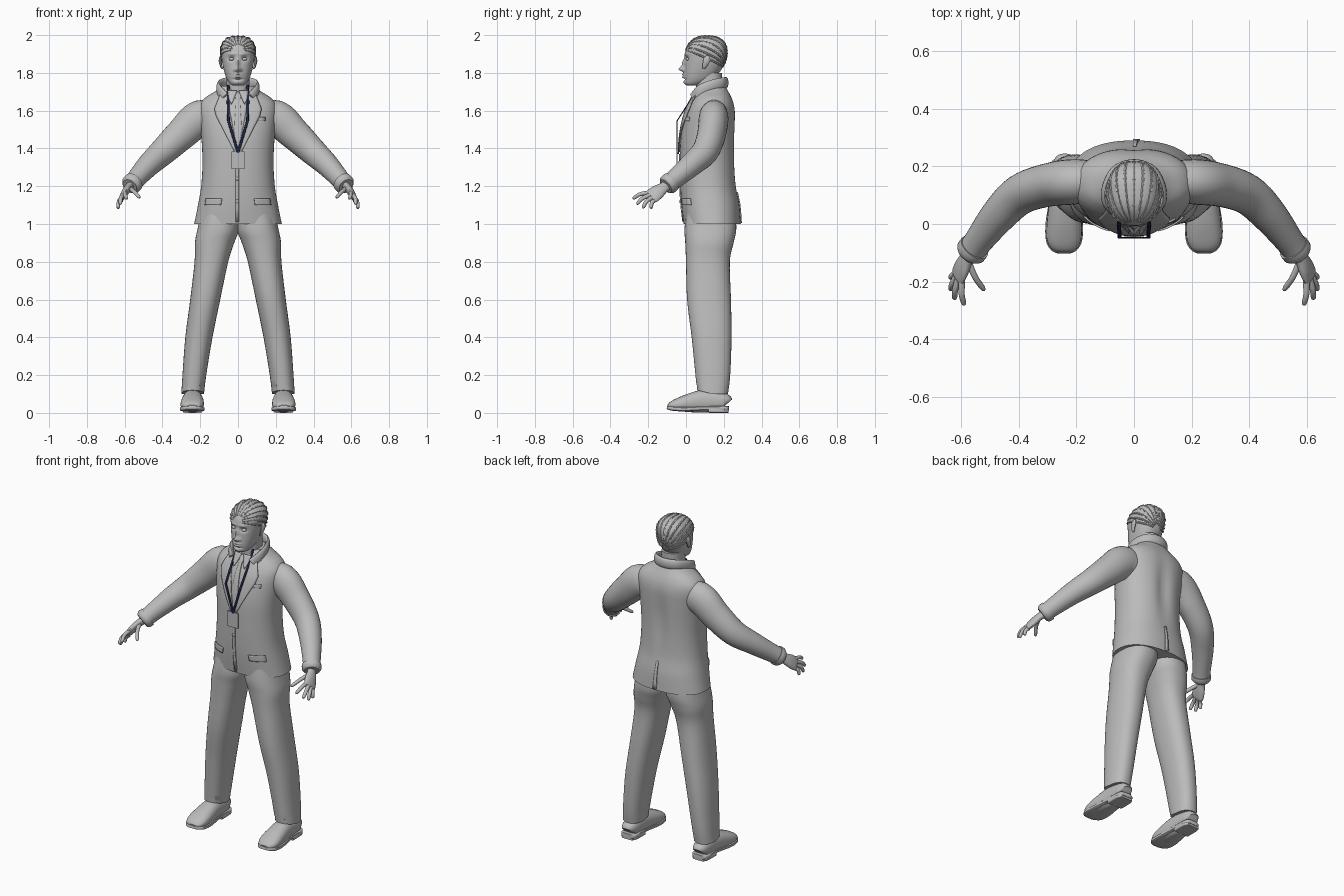
import bpy, bmesh, math
from mathutils import Vector
from mathutils.bvhtree import BVHTree

cube = bpy.data.objects.get("Cube")
if cube:
    bpy.data.objects.remove(cube)


def material(name, rgb):
    m = bpy.data.materials.new(name)
    m.use_nodes = True
    m.diffuse_color = (*rgb, 1)
    m.node_tree.nodes["Principled BSDF"].inputs["Base Color"].default_value = (*rgb, 1)
    return m


GREY = material("plain grey", (0.5, 0.5, 0.5))
NAVY = material("navy ribbon", (0.012, 0.018, 0.06))


def smooth_path(keys, steps):
    """Catmull-Rom through tuples of any length."""
    k = [keys[0], *keys, keys[-1]]
    out = []
    for i in range(1, len(k) - 2):
        for s in range(steps):
            t = s / steps
            out.append([0.5 * (2 * b + (c - a) * t + (2 * a - 5 * b + 4 * c - d) * t * t
                               + (3 * b - a - 3 * c + d) * t ** 3)
                        for a, b, c, d in zip(*k[i - 1:i + 3])])
    return out + [list(keys[-1])]


def finish(name, bm, mat, angle=40):
    bmesh.ops.recalc_face_normals(bm, faces=bm.faces)
    me = bpy.data.meshes.new(name)
    bm.to_mesh(me)
    bm.free()
    me.materials.append(mat)
    ob = bpy.data.objects.new(name, me)
    bpy.context.collection.objects.link(ob)
    bpy.ops.object.select_all(action='DESELECT')
    ob.select_set(True)
    bpy.context.view_layer.objects.active = ob
    bpy.ops.object.shade_smooth_by_angle(angle=math.radians(angle))
    return ob


def skin(rows):
    """Bridge closed loops of points and cap both ends."""
    bm = bmesh.new()
    loops = [[bm.verts.new(p) for p in r] for r in rows]
    n = len(loops[0])
    for a, b in zip(loops, loops[1:]):
        for i in range(n):
            bm.faces.new((a[i], a[(i + 1) % n], b[(i + 1) % n], b[i]))
    bm.faces.new(loops[0])
    bm.faces.new(loops[-1])
    return bm


def oval(n, power):
    e = 2 / power
    for i in range(n):
        c, s = math.cos(2 * math.pi * i / n), math.sin(2 * math.pi * i / n)
        yield math.copysign(abs(c) ** e, c), math.copysign(abs(s) ** e, s)


def stack(keys, n=40, steps=5, power=2.3):
    """Level rings given as (z, x0, x1, y0, y1)."""
    return skin([[((a + b) / 2 + u * (b - a) / 2, (c + d) / 2 + v * (d - c) / 2, z)
                  for u, v in oval(n, power)] for z, a, b, c, d in smooth_path(keys, steps)])


def tube(keys, n=20, steps=5, power=2, up=(0, 0, 1)):
    """Sweep of ovals given as (x, y, z, side radius, upward radius)."""
    path = smooth_path(keys, steps)
    pts = [Vector(p[:3]) for p in path]
    rows = []
    for i, p in enumerate(path):
        t = (pts[min(i + 1, len(pts) - 1)] - pts[max(i - 1, 0)]).normalized()
        side = Vector(up).cross(t).normalized()
        top = t.cross(side)
        rows.append([pts[i] + side * u * p[3] + top * v * p[4] for u, v in oval(n, power)])
    return skin(rows)


def mirrored(keys, s):
    return [(s * k[0], *k[1:]) for k in keys]


def ball(name, centre, size, mat=GREY):
    bm = bmesh.new()
    bmesh.ops.create_uvsphere(bm, u_segments=16, v_segments=10, radius=1)
    for v in bm.verts:
        v.co = Vector(centre) + Vector(a * b for a, b in zip(v.co, size))
    return finish(name, bm, mat)


# Jacket body
bm = stack([(1.0, -.232, .232, -.012, .29), (1.1, -.212, .212, -.024, .283),
            (1.2, -.195, .195, -.03, .266), (1.32, -.188, .188, -.032, .26),
            (1.43, -.192, .192, -.03, .26), (1.52, -.2, .2, -.018, .262),
            (1.59, -.206, .206, .0, .262), (1.635, -.2, .2, .02, .255),
            (1.67, -.172, .172, .04, .242), (1.7, -.125, .125, .056, .226),
            (1.73, -.085, .085, .07, .21)], n=64)
for v in bm.verts:  # spine hollow and shoulder blades
    if v.co.y > .14:
        v.co.y -= .016 * math.exp(-(v.co.x / .04) ** 2 - ((v.co.z - 1.42) / .17) ** 2)
bmesh.ops.recalc_face_normals(bm, faces=bm.faces)
cloth = BVHTree.FromBMesh(bm)
finish("jacket_body", bm, GREY)


def patch(name, rows, lift=.005, front=True, cols=6, steps=5):
    """Thin cloth piece laid on the jacket; rows are (z, x0, x1)."""
    way = 1 if front else -1
    fine = [[a + (b - a) * t / steps for a, b in zip(p, q)]
            for p, q in zip(rows, rows[1:]) for t in range(steps)] + [rows[-1]]
    bm = bmesh.new()
    grid = []
    for z, a, b in fine:
        line = []
        for c in range(cols + 1):
            x = a + (b - a) * c / cols
            hit = cloth.ray_cast(Vector((x, -way, z)), Vector((0, way, 0)))[0]
            line.append(bm.verts.new((x, hit.y - way * lift, z)))
        grid.append(line)
    for p, q in zip(grid, grid[1:]):
        for c in range(cols):
            bm.faces.new((p[c], p[c + 1], q[c + 1], q[c]))
    ob = finish(name, bm, GREY)
    mod = ob.modifiers.new("thickness", 'SOLIDIFY')
    mod.thickness = .006
    mod.offset = 0


# Shirt front, tie, seams and pockets
patch("shirt_front", [(1.7, -.06, .06), (1.6, -.045, .045), (1.38, -.004, .004)], .002)
patch("tie", [(1.69, -.016, .016), (1.655, -.01, .01), (1.5, -.02, .02), (1.4, -.004, .004)], .008)
patch("front_overlap", [(1.37, -.012, .004), (1.01, -.012, .004)], .003, cols=1)
patch("left_pocket_flap", [(1.135, .085, .17), (1.1, .09, .175)])
patch("right_pocket_flap", [(1.135, -.17, -.085), (1.1, -.175, -.09)])
patch("breast_pocket", [(1.565, .085, .145), (1.545, .085, .145)], cols=3)
patch("back_vent", [(1.17, -.004, .008), (1.005, -.004, .02)], .003, front=False, cols=1)
for z in (1.12, 1.24):
    y = cloth.ray_cast(Vector((-.004, -1, z)), Vector((0, 1, 0)))[0].y
    ball("jacket_button", (-.004, y - .006, z), (.009, .004, .009))

for s, side in ((1, "left"), (-1, "right")):
    patch(side + "_lapel", [(1.7, s * .058, s * .088), (1.61, s * .047, s * .125),
                            (1.57, s * .038, s * .115), (1.37, 0, s * .012)], .009)
    patch(side + "_shirt_collar", [(1.705, s * .004, s * .055), (1.66, s * .022, s * .048),
                                   (1.635, s * .034, s * .036)], .011, cols=3)

    # Sleeve with cuff
    finish(side + "_sleeve", tube(mirrored([
        (.09, .15, 1.545, .06, .085), (.2, .147, 1.56, .078, .096), (.3, .135, 1.475, .075, .085),
        (.395, .102, 1.385, .07, .073), (.47, .03, 1.315, .062, .062),
        (.54, -.06, 1.238, .05, .051), (.562, -.092, 1.212, .049, .05)], s), n=28), GREY)
    finish(side + "_cuff", tube(mirrored([
        (.553, -.08, 1.222, .054, .055), (.566, -.097, 1.208, .054, .054),
        (.573, -.107, 1.2, .042, .042)], s), n=24, steps=2), GREY)

    # Hand: palm, thumb and four fingers
    spread = (-.4 * s, -.5, .75)
    finish(side + "_palm", tube(mirrored([
        (.56, -.09, 1.21, .022, .028), (.58, -.118, 1.193, .02, .03),
        (.596, -.15, 1.17, .02, .04), (.61, -.18, 1.147, .015, .042),
        (.614, -.19, 1.14, .008, .034)], s), up=spread), GREY)
    for name, root, tip in (("index", (.598, -.2, 1.165), (.59, -.283, 1.135)),
                            ("middle", (.61, -.192, 1.152), (.624, -.262, 1.106)),
                            ("ring", (.617, -.182, 1.138), (.637, -.23, 1.086)),
                            ("little", (.618, -.168, 1.125), (.637, -.187, 1.083)),
                            ("thumb", (.575, -.13, 1.19), (.52, -.232, 1.14))):
        a, b = Vector(root), Vector(tip)
        knuckle = a.lerp(b, .5) + Vector((.004, -.003, .007))
        finish(f"{side}_{name}_finger", tube(mirrored([
            (*a, .012, .012), (*knuckle, .0105, .0105), (*a.lerp(b, .9), .009, .009),
            (*b, .003, .003)], s), n=12, steps=4, up=spread), GREY)

    # Trouser leg
    leg = [(1.06, .0, .195, .0, .262), (.97, -.004, .215, -.008, .266), (.9, .02, .228, -.004, .252),
           (.8, .052, .23, .0, .232), (.6, .094, .253, .006, .238), (.4, .135, .279, .03, .241),
           (.2, .168, .294, .05, .234), (.1, .18, .3, .06, .222)]
    bm = stack([(z, *sorted((s * a, s * b)), c, d) for z, a, b, c, d in leg])
    for v in bm.verts:  # hem rises over the instep
        if v.co.z < .14:
            v.co.z += .02 * max(0, (.14 - v.co.y) / .08)
    finish(side + "_trouser_leg", bm, GREY)

    # Shoe
    finish(side + "_shoe_upper", tube(mirrored([
        (.24, .22, .05, .03, .03), (.24, .2, .06, .045, .045), (.24, .1, .062, .052, .06),
        (.241, .02, .053, .06, .05), (.243, -.045, .043, .061, .034),
        (.243, -.08, .036, .048, .022), (.243, -.095, .032, .028, .01)], s),
        n=24, power=2.4), GREY)
    finish(side + "_sole", tube(mirrored([
        (.24, .228, .024, .03, .012), (.24, .205, .024, .05, .012), (.24, .1, .025, .053, .012),
        (.242, .0, .02, .065, .012), (.243, -.06, .022, .062, .012),
        (.243, -.09, .026, .045, .01), (.243, -.101, .028, .024, .008)], s),
        n=24, power=5), GREY)
    finish(side + "_heel", tube(mirrored([
        (.24, .225, .012, .036, .012), (.24, .2, .012, .05, .012), (.24, .12, .012, .052, .012)], s),
        n=24, power=6), GREY)

    # Ear
    finish(side + "_ear", tube(mirrored([
        (.083, .093, 1.822, .004, .006), (.089, .098, 1.835, .006, .012),
        (.094, .108, 1.862, .008, .018), (.093, .112, 1.882, .006, .014),
        (.088, .11, 1.89, .003, .006)], s), n=14, up=(0, 1, 0)), GREY)
    ball(side + "_eye", (s * .034, .011, 1.873), (.014, .013, .009))

# Jacket collar round the neck
half = [(.07, .04, 1.668), (.098, .075, 1.705), (.098, .13, 1.73), (.065, .19, 1.745)]
ring = half + [(0, .212, 1.748)] + [(-x, y, z) for x, y, z in reversed(half)]
finish("jacket_collar", tube([(*p, .013, .03) for p in ring], n=16), GREY)

# Neck and head, the face pressed into shape by soft bumps
finish("neck", stack([(1.6, -.07, .07, .06, .2), (1.7, -.062, .062, .055, .19),
                      (1.8, -.06, .06, .05, .19)]), GREY)
skull = [(1.732, -.025, .025, .008, .06), (1.742, -.042, .042, -.006, .09),
         (1.765, -.058, .058, -.01, .14), (1.8, -.071, .071, -.01, .175), (1.84, -.081, .081, -.008, .2),
         (1.88, -.087, .087, -.006, .212), (1.92, -.089, .089, -.002, .214), (1.95, -.083, .083, .014, .206),
         (1.975, -.065, .065, .04, .184), (1.988, -.04, .04, .068, .155), (1.992, -.01, .01, .1, .125)]
bumps = [(.034, 1.875, .016, .011, .015), (-.034, 1.875, .016, .011, .015), (0, 1.82, .013, .013, -.027),
         (0, 1.85, .009, .026, -.014), (.016, 1.815, .008, .008, -.009), (-.016, 1.815, .008, .008, -.009),
         (0, 1.791, .022, .006, -.011), (0, 1.777, .02, .006, -.011), (.03, 1.9, .022, .007, -.006),
         (-.03, 1.9, .022, .007, -.006), (0, 1.766, .03, .005, .006), (0, 1.75, .02, .009, -.005)]
bm = stack(skull, n=96, steps=8)
for v in bm.verts:
    if v.co.y < .09:
        x, z = v.co.x, v.co.z
        v.co.y += sum(d * math.exp(-((x - a) / w) ** 2 - ((z - b) / h) ** 2) for a, b, w, h, d in bumps)
finish("head", bm, GREY, 60)

# Hair cap cut along a tilted hairline, with rows of braids
mid, tilt = Vector((0, .115, 1.865)), math.radians(24)
ahead = Vector((0, -math.cos(tilt), math.sin(tilt)))
crown = Vector((0, math.sin(tilt), math.cos(tilt)))
bm = stack(skull, n=64, steps=6)
bmesh.ops.recalc_face_normals(bm, faces=bm.faces)
scalp = BVHTree.FromBMesh(bm)
bmesh.ops.bisect_plane(bm, geom=bm.verts[:] + bm.edges[:] + bm.faces[:],
                       plane_co=mid, plane_no=crown, clear_inner=True)
for v in bm.verts:
    v.co = mid + (v.co - mid) * 1.025
finish("hair_cap", bm, GREY)
for row in range(-6, 7):
    a = math.radians(row * 14)
    across = crown * math.cos(a) + Vector((math.sin(a), 0, 0))
    keys = []
    for k in range(37):
        t = math.radians(14 + k * 4.2)
        ray = (ahead * math.cos(t) + across * math.sin(t)).normalized()
        hit = scalp.ray_cast(mid, ray)[0]
        r = (.0065 if k % 2 else .004) * (.5 + .5 * math.sin(t))
        keys.append((*(hit + ray * .002), r, r))
    finish("braid_row", tube(keys, n=6, steps=1, up=(1, .01, 0)), GREY, 25)

# Lanyard and badge
for s, side in ((1, "left"), (-1, "right")):
    finish(side + "_lanyard", tube(mirrored([
        (.05, .075, 1.735, .003, .007), (.053, .02, 1.65, .003, .007),
        (.05, -.048, 1.545, .003, .007), (.0, -.048, 1.378, .003, .007)], s),
        n=8, steps=1, power=4, up=(1, 0, 0)), NAVY)
bm = bmesh.new()
bmesh.ops.create_cube(bm, size=1)
for v in bm.verts:
    v.co = Vector((v.co.x * .07, -.047 + v.co.y * .006, 1.338 + v.co.z * .092))
finish("badge", bm, GREY)
